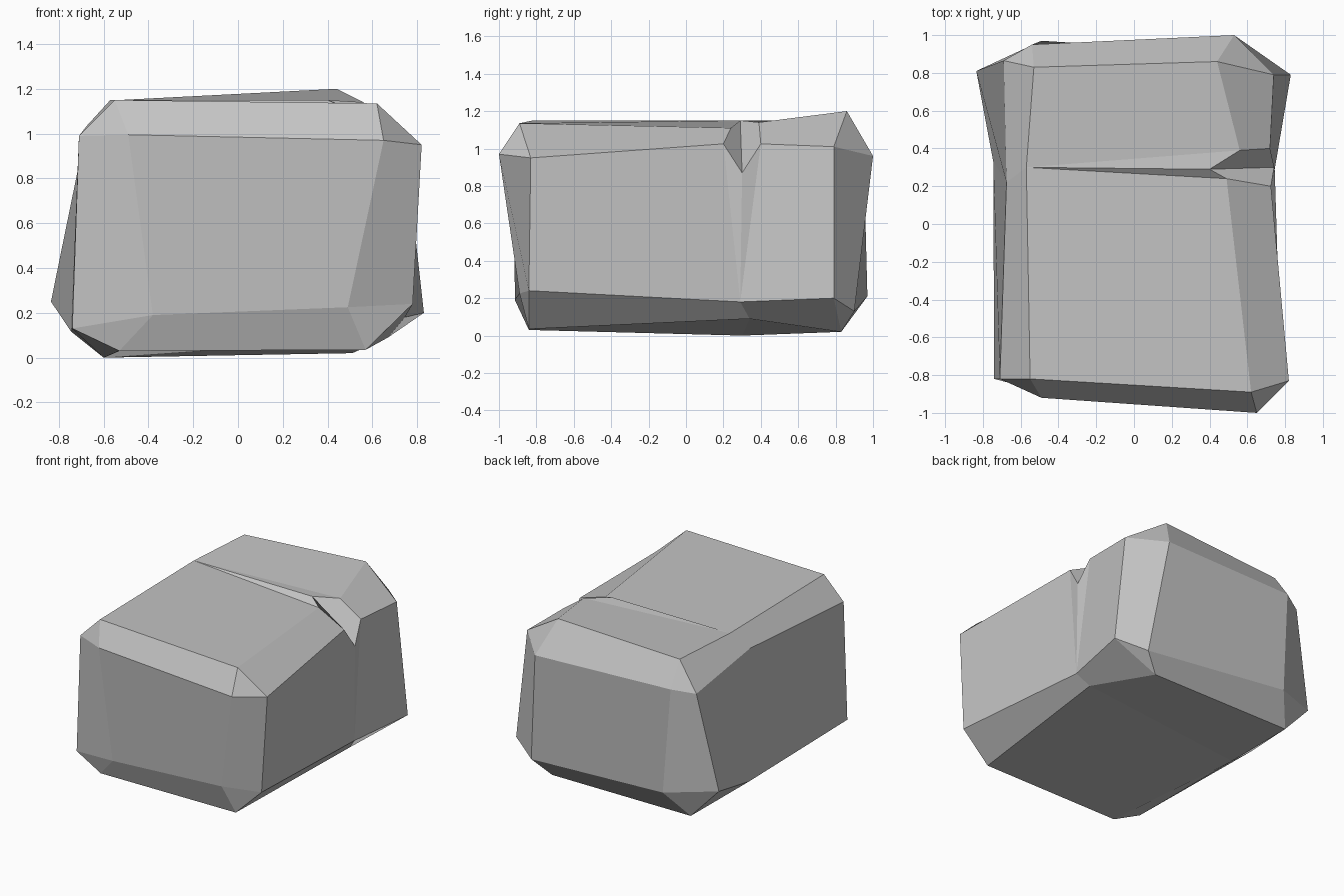
import bpy
import bmesh

# Remove the default cube only
cube = bpy.data.objects.get("Cube")
if cube:
    bpy.data.objects.remove(cube, do_unlink=True)


def make_material(name, colour):
    material = bpy.data.materials.new(name)
    material.use_nodes = True
    material.diffuse_color = colour
    shader = material.node_tree.nodes["Principled BSDF"]
    shader.inputs["Base Color"].default_value = colour
    shader.inputs["Roughness"].default_value = 0.9
    return material


bm = bmesh.new()


def points(*coords):
    return [bm.verts.new(c) for c in coords]


def bridge(ring_a, ring_b):
    """Join two eight-sided sections with a band of faces."""
    for i in range(8):
        j = (i + 1) % 8
        bm.faces.new((ring_a[i], ring_a[j], ring_b[j], ring_b[i]))


def chipped_cap(ring, corners):
    """Close a section with a four-cornered face and chamfer panels around it."""
    bm.faces.new(corners)
    for i, corner in enumerate(corners):
        first, second, third = (ring[(2 * i + k) % 8] for k in (1, 2, 3))
        bm.faces.new((first, second, corner))
        bm.faces.new((second, third, corners[(i + 1) % 4], corner))


# Sections run: bottom left, bottom right, right low, right high,
# top right, top left, left high, left low (as seen from the front)
front_ring = points(
    (-.53, -.84, .03), (.57, -.84, .035), (.78, -.84, .24), (.82, -.83, .95),
    (.62, -.89, 1.135), (-.55, -.82, 1.15), (-.71, -.82, .99), (-.74, -.82, .13))
back_ring = points(
    (-.62, .83, .02), (.51, .83, .02), (.83, .79, .2), (.74, .79, 1.01),
    (.44, .86, 1.2), (-.53, .83, 1.15), (-.69, .865, .95), (-.835, .81, .25))

# Narrow waist, split at its upper right by a notch
waist_low = points((-.6, .3, 0), (.67, .34, .09), (.745, .29, .18))
waist_left = points((-.57, .3, 1.15), (-.675, .22, 1.035), (-.745, .33, .116))
notch_front = points((.725, .2, 1.025), (.49, .24, 1.11))
notch_back = points((.72, .4, 1.025), (.56, .39, 1.14))
notch_root, notch_tip = points((.742, .3, .87), (.4, .29, 1.15))

bridge(front_ring, waist_low + notch_front + waist_left)
bridge(waist_low + notch_back + waist_left, back_ring)

# Notch walls, meeting along the crease from root to tip
for high, top in (notch_front, notch_back):
    bm.faces.new((waist_low[2], high, notch_root))
    bm.faces.new((high, top, notch_tip, notch_root))
    bm.faces.new((top, waist_left[0], notch_tip))

# Front and back ends: bottom right, top right, top left, bottom left
chipped_cap(front_ring, points(
    (.49, -.89, .225), (.65, -1, .97), (-.49, -.92, .995), (-.38, -.915, .19)))
chipped_cap(back_ring, points(
    (.63, .9, .13), (.53, 1, .96), (-.54, .95, .975), (-.49, .97, .21)))

bmesh.ops.recalc_face_normals(bm, faces=bm.faces[:])
mesh = bpy.data.meshes.new("boulder")
bm.to_mesh(mesh)
bm.free()

# Flat-shaded stone
mesh.materials.append(make_material("stone grey", (.55, .55, .55, 1)))
boulder = bpy.data.objects.new("boulder", mesh)
bpy.context.collection.objects.link(boulder)
